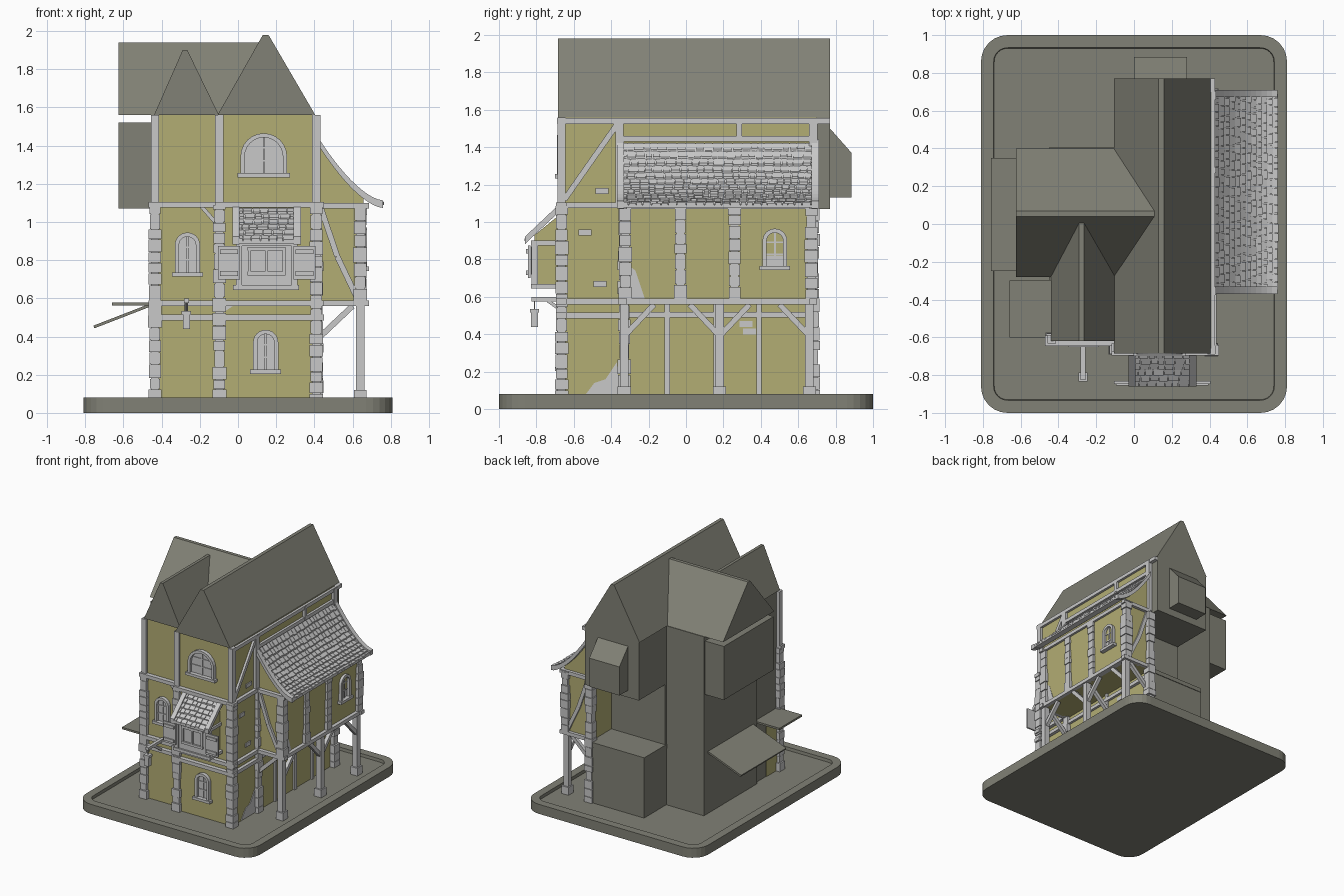
import bpy, bmesh, math, random
from mathutils import Vector

random.seed(4)
if "Cube" in bpy.data.objects:
    bpy.data.objects.remove(bpy.data.objects["Cube"], do_unlink=True)


def material(name, rgb):
    m = bpy.data.materials.new(name)
    m.use_nodes = True
    m.diffuse_color = (*rgb, 1)
    m.node_tree.nodes["Principled BSDF"].inputs["Base Color"].default_value = (*rgb, 1)
    return m


SLATE = material("dark slate", (0.22, 0.22, 0.18))
PLASTER = material("yellow plaster", (0.45, 0.42, 0.175))
TRIM = material("light grey trim", (0.58, 0.58, 0.58))

# front: (x, z) drawn, y depth / side: (y, z) drawn, x depth / top: (x, y) drawn, z depth
PLANES = {"front": lambda u, w, d: (u, d, w),
          "side": lambda u, w, d: (d, u, w),
          "top": lambda u, w, d: (u, w, d)}


class Part:
    def __init__(self, name, mat):
        self.name, self.mats, self.bm = name, [mat], bmesh.new()

    def prism(self, pts, d0, d1, plane):
        f = PLANES[plane]
        a = [self.bm.verts.new(f(u, w, d0)) for u, w in pts]
        b = [self.bm.verts.new(f(u, w, d1)) for u, w in pts]
        self.bm.faces.new(a)
        top = self.bm.faces.new(b[::-1])
        for i in range(len(pts)):
            j = (i + 1) % len(pts)
            self.bm.faces.new((a[i], b[i], b[j], a[j]))
        return top

    def box(self, x0, x1, y0, y1, z0, z1):
        self.prism([(x0, y0), (x1, y0), (x1, y1), (x0, y1)], z0, z1, "top")

    def bar(self, p, q, width, d0, d1, plane):
        p, q = Vector(p), Vector(q)
        t = (q - p).normalized() * width / 2
        n = Vector((-t.y, t.x))
        self.prism([p + n, q + n, q - n, p - n], d0, d1, plane)

    def quoins(self, x, y, z0, z1, w=0.026):
        # rough stacked blocks of varying width
        z = z0
        while z < z1 - 0.01:
            top = min(z1, z + random.uniform(0.05, 0.085))
            e = w + random.uniform(0, 0.011)
            self.box(x - e, x + e, y - e, y + e, z, top - 0.004)
            z = top
        self.box(x - w + 0.004, x + w - 0.004, y - w + 0.004, y + w - 0.004, z0, z1)

    def done(self, two_tone=False):
        bmesh.ops.recalc_face_normals(self.bm, faces=self.bm.faces)
        if two_tone:
            # plaster on the front and the +x side, slate elsewhere
            self.mats.append(PLASTER)
            for f in self.bm.faces:
                f.material_index = int(f.normal.x > 0.5 or f.normal.y < -0.5)
        me = bpy.data.meshes.new(self.name)
        self.bm.to_mesh(me)
        self.bm.free()
        for m in self.mats:
            me.materials.append(m)
        ob = bpy.data.objects.new(self.name, me)
        bpy.context.scene.collection.objects.link(ob)


def solid(name, mat, *dims, two_tone=False):
    p = Part(name, mat)
    p.box(*dims)
    p.done(two_tone)


def shape(name, mat, pts, d0, d1, plane):
    p = Part(name, mat)
    p.prism(pts, d0, d1, plane)
    p.done()


# Base tray with rounded corners and a sunken floor
base = Part("base", SLATE)
outline = []
for k, (sx, sy) in enumerate([(1, 1), (-1, 1), (-1, -1), (1, -1)]):
    for i in range(7):
        a = math.pi / 2 * (k + i / 6)
        outline.append((sx * 0.67 + 0.14 * math.cos(a), sy * 0.86 + 0.14 * math.sin(a)))
floor = base.prism(outline, 0, 0.08, "top")
bmesh.ops.recalc_face_normals(base.bm, faces=base.bm.faces)
bmesh.ops.inset_region(base.bm, faces=[floor], thickness=0.067)
bmesh.ops.inset_region(base.bm, faces=[floor], thickness=0.003, depth=-0.025)
base.done()

# House volumes
solid("main_house", SLATE, -0.1, 0.41, -0.66, 0.42, 0.05, 1.07, two_tone=True)
solid("main_upper_storey", SLATE, -0.1, 0.41, -0.66, 0.70, 1.07, 1.56, two_tone=True)
solid("upper_back_overhang", SLATE, -0.1, 0.40, 0.69, 0.77, 1.07, 1.56)
solid("lower_back_room", SLATE, -0.1, 0.405, 0.40, 0.70, 0.05, 0.56, two_tone=True)
solid("lower_room_lid", SLATE, -0.105, 0.40, 0.40, 0.705, 0.53, 0.565)
solid("left_house", SLATE, -0.43, -0.1, -0.61, 0.40, 0.05, 1.56, two_tone=True)
solid("left_block", SLATE, -0.45, -0.1, -0.30, 0.405, 0.05, 1.56)
solid("left_plaster", PLASTER, -0.436, -0.42, -0.605, -0.45, 0.05, 0.56)
solid("wing_room", SLATE, -0.625, -0.1, -0.27, 0.39, 1.07, 1.52)
shape("back_bay", SLATE, [(0.76, 1.13), (0.885, 1.13), (0.885, 1.37), (0.77, 1.5), (0.76, 1.5)],
      0, 0.28, "side")

# Steep roofs with narrow flat ridges
shape("main_roof", SLATE, [(-0.107, 1.56), (0.13, 1.98), (0.16, 1.98), (0.405, 1.56)],
      -0.685, 0.77, "front")
shape("left_roof", SLATE, [(-0.44, 1.56), (-0.29, 1.9), (-0.265, 1.9), (-0.1, 1.56)],
      -0.62, 0.03, "front")
shape("wing_roof", SLATE, [(-0.28, 1.56), (0.04, 1.94), (0.07, 1.94), (0.4, 1.56)],
      -0.625, 0.11, "side")

# Left awnings
awning = Part("left_awning", SLATE)
awning.bar((-0.44, 0.572), (-0.755, 0.45), 0.015, -0.25, 0.35, "front")
awning.box(-0.66, -0.43, -0.60, -0.30, 0.562, 0.578)
awning.done()


# Jettied side room with a curved lean-to roof
def sweep(t):
    return Vector((0.42 + 0.34 * t, 1.09 + 0.33 * (1 - t) ** 1.6))


def slope(t):
    return Vector((-0.68 - 0.18 * t, 1.07 - 0.17 * t))


gable = [(0.40, 0.56), (0.645, 0.56)] + [tuple(sweep(t / 10) - Vector((0, 0.01))) for t in range(7, -1, -1)]
shape("side_room", PLASTER, gable + [(0.40, 1.40)], -0.33, 0.675, "front")


def tiled_roof(name, path, plane, d0, d1, rows, cols):
    p = Part(name, TRIM)
    pts = [path(i / rows) for i in range(rows + 1)]
    up = Vector((0, 0.012))
    for a, b in zip(pts, pts[1:]):
        p.prism([a, b, b - up, a - up], d0, d1, plane)
        d = d0
        while d < d1 - 0.001:
            e = min(d1, d + (d1 - d0) / cols * random.uniform(0.7, 1.3))
            lift = up * random.uniform(0.9, 1.5)
            tip = b + (b - a) * random.uniform(0, 0.15)
            p.prism([a, a + up * 0.3, tip + lift, tip], d + 0.002, e - 0.002, plane)
            d = e
    # barge boards
    for s, e in ((d0 - 0.02, d0 + 0.018), (d1 - 0.018, d1 + 0.02)):
        for a, b in zip(pts, pts[1:]):
            p.prism([a + up * 1.9, b + up * 1.9, b - up * 1.4, a - up * 1.4], s, e, plane)
    p.done()


tiled_roof("side_roof", sweep, "front", -0.35, 0.69, 12, 24)
tiled_roof("bay_roof", slope, "side", -0.01, 0.31, 6, 7)

# Corner stones
stones = Part("corner_stones", TRIM)
for x, y in ((-0.435, -0.61), (-0.098, -0.655), (0.41, -0.665)):
    stones.quoins(x, y, 0.05, 1.09)
    stones.box(x - 0.022, x + 0.022, y - 0.022, y + 0.022, 1.09, 1.56)
for y in (-0.325, -0.03, 0.26, 0.67):
    stones.quoins(0.64, y, 0.59, 1.1)
stones.quoins(0.41, -0.33, 0.05, 1.08)
stones.quoins(0.41, 0.68, 0.05, 1.08)
stones.done()

# Free posts with feet and braces under the side room
posts = Part("porch_posts", TRIM)
for y in (-0.33, 0.18, 0.66):
    posts.box(0.617, 0.663, y - 0.023, y + 0.023, 0.05, 0.56)
    posts.box(0.607, 0.673, y - 0.035, y + 0.035, 0.05, 0.12)
    for s in (-1, 1):
        if -0.33 < y + s * 0.16 < 0.67:
            posts.bar((y, 0.39), (y + s * 0.16, 0.56), 0.03, 0.625, 0.655, "side")
    posts.bar((0.42, 0.39), (0.6, 0.56), 0.03, y - 0.015, y + 0.015, "front")
posts.done()

# Horizontal and diagonal timbers
beams = Part("timber_beams", TRIM)
for z in (0.50, 0.575, 1.09):
    h = 0.015
    beams.box(-0.47, -0.08, -0.645, -0.59, z - h, z + h)
    beams.box(-0.12, 0.45, -0.695, -0.64, z - h, z + h)
    beams.box(0.40, 0.437, -0.69, -0.33, z - h, z + h)
for z in (0.575, 1.085):
    beams.box(0.40, 0.685, -0.36, -0.315, z - 0.015, z + 0.015)
    beams.box(0.40, 0.685, 0.66, 0.70, z - 0.015, z + 0.015)
    beams.box(0.63, 0.675, -0.36, 0.70, z - 0.015, z + 0.015)
beams.box(0.40, 0.43, -0.33, 0.70, 0.49, 0.52)
beams.box(0.39, 0.43, -0.69, 0.77, 1.525, 1.555)
beams.box(0.40, 0.43, -0.35, 0.70, 1.43, 1.46)
for y, z0, w in ((-0.355, 1.09, 0.022), (0.285, 1.44, 0.014), (0.68, 1.09, 0.022)):
    beams.box(0.40, 0.433, y - w, y + w, z0, 1.55)
for y in (-0.1, 0.16, 0.39):
    beams.box(0.40, 0.425, y - 0.014, y + 0.014, 0.05, 0.56)
beams.bar((-0.65, 1.12), (-0.37, 1.52), 0.03, 0.40, 0.428, "side")
for a, b in (((0.435, 1.07), (0.52, 0.82)), ((0.52, 0.82), (0.62, 0.61))):
    beams.bar(a, b, 0.03, -0.35, -0.32, "front")
    beams.bar(a, b, 0.03, 0.66, 0.69, "front")
beams.bar((-0.19, 1.08), (-0.12, 1.0), 0.02, -0.63, -0.60, "front")
beams.done()


# Arched windows: frame, sill, pane and glazing bars
def arch(c, z0, half, height):
    spring = z0 + height - half
    pts = [(c - half, z0)]
    pts += [(c - half * math.cos(math.pi * i / 12), spring + half * math.sin(math.pi * i / 12)) for i in range(13)]
    return pts + [(c + half, z0)]


def window(name, c, z0, half, height, wall, out, plane):
    p = Part(name, TRIM)
    rim = 0.022
    outer, inner = arch(c, z0, half, height), arch(c, z0, half - rim, height - rim)
    for i in range(len(outer) - 1):
        p.prism([outer[i], outer[i + 1], inner[i + 1], inner[i]], wall, wall + out * 0.03, plane)
    p.prism(inner, wall, wall + out * 0.006, plane)
    p.bar((c - half - 0.015, z0), (c + half + 0.015, z0), 0.022, wall, wall + out * 0.04, plane)
    p.bar((c, z0), (c, z0 + height - rim), 0.01, wall, wall + out * 0.014, plane)
    for k in (0.35, 0.65):
        z = z0 + height * k
        p.bar((c - half + rim, z), (c + half - rim, z), 0.008, wall, wall + out * 0.012, plane)
    p.done()


window("upper_window", 0.135, 1.245, 0.122, 0.22, -0.66, -1, "front")
window("left_window", -0.265, 0.725, 0.066, 0.22, -0.61, -1, "front")
window("lower_window", 0.145, 0.215, 0.066, 0.22, -0.66, -1, "front")
window("side_window", 0.475, 0.755, 0.066, 0.21, 0.645, 1, "side")

# Front bay with sill, window and open shutters
shape("bay_body", PLASTER, [(-0.65, 0.66), (-0.81, 0.66), (-0.81, 0.93), (-0.65, 1.06)], 0.005, 0.295, "side")
bay = Part("bay_trim", TRIM)
bay.box(-0.025, 0.32, -0.83, -0.65, 0.645, 0.67)
bay.box(-0.01, 0.31, -0.83, -0.65, 0.875, 0.90)
for x in (0.005, 0.295):
    bay.box(x - 0.016, x + 0.016, -0.825, -0.79, 0.66, 0.9)
bay.box(0.02, 0.28, -0.816, -0.80, 0.67, 0.88)
for z in (0.73, 0.86):
    bay.box(0.05, 0.25, -0.83, -0.81, z - 0.01, z + 0.01)
for x in (0.06, 0.15, 0.24):
    bay.box(x - 0.008, x + 0.008, -0.828, -0.81, 0.73, 0.86)
bay.done()
shutters = Part("shutters", TRIM)
for x0, x1 in ((-0.105, 0.01), (0.29, 0.405)):
    shutters.box(x0, x1, -0.846, -0.832, 0.70, 0.875)
    for z in (0.73, 0.845):
        shutters.box(x0 + 0.01, x1 - 0.01, -0.855, -0.84, z - 0.012, z + 0.012)
shutters.done()

# Hanging lantern on its bracket
lantern = Part("lantern", TRIM)
lantern.box(-0.283, -0.257, -0.825, -0.61, 0.575, 0.598)
lantern.bar((-0.64, 0.51), (-0.74, 0.58), 0.018, -0.279, -0.261, "side")
lantern.box(-0.273, -0.267, -0.813, -0.807, 0.53, 0.58)
lantern.box(-0.288, -0.252, -0.828, -0.792, 0.44, 0.52)
lantern.box(-0.295, -0.245, -0.835, -0.785, 0.515, 0.535)
lantern.done()

# Exposed bricks and bare patches in the plaster
bricks = Part("bare_bricks", TRIM)
for y, z, x in ((-0.45, 1.165, 0.41), (-0.54, 0.945, 0.41), (-0.46, 0.67, 0.41), (0.32, 0.455, 0.405), (0.34, 0.415, 0.405)):
    bricks.bar((y - 0.035, z), (y + 0.035, z), 0.032, x, x + 0.009, "side")
bricks.prism([(-0.55, 0.06), (-0.49, 0.14), (-0.43, 0.16), (-0.37, 0.25), (-0.35, 0.06)], 0.41, 0.415, "side")
bricks.prism([(-0.31, 0.59), (-0.31, 0.77), (-0.27, 0.74), (-0.22, 0.59)], 0.645, 0.65, "side")
bricks.prism([(-0.08, 0.51), (-0.07, 0.53), (-0.02, 0.565), (-0.08, 0.565)], -0.66, -0.665, "front")
bricks.done()
